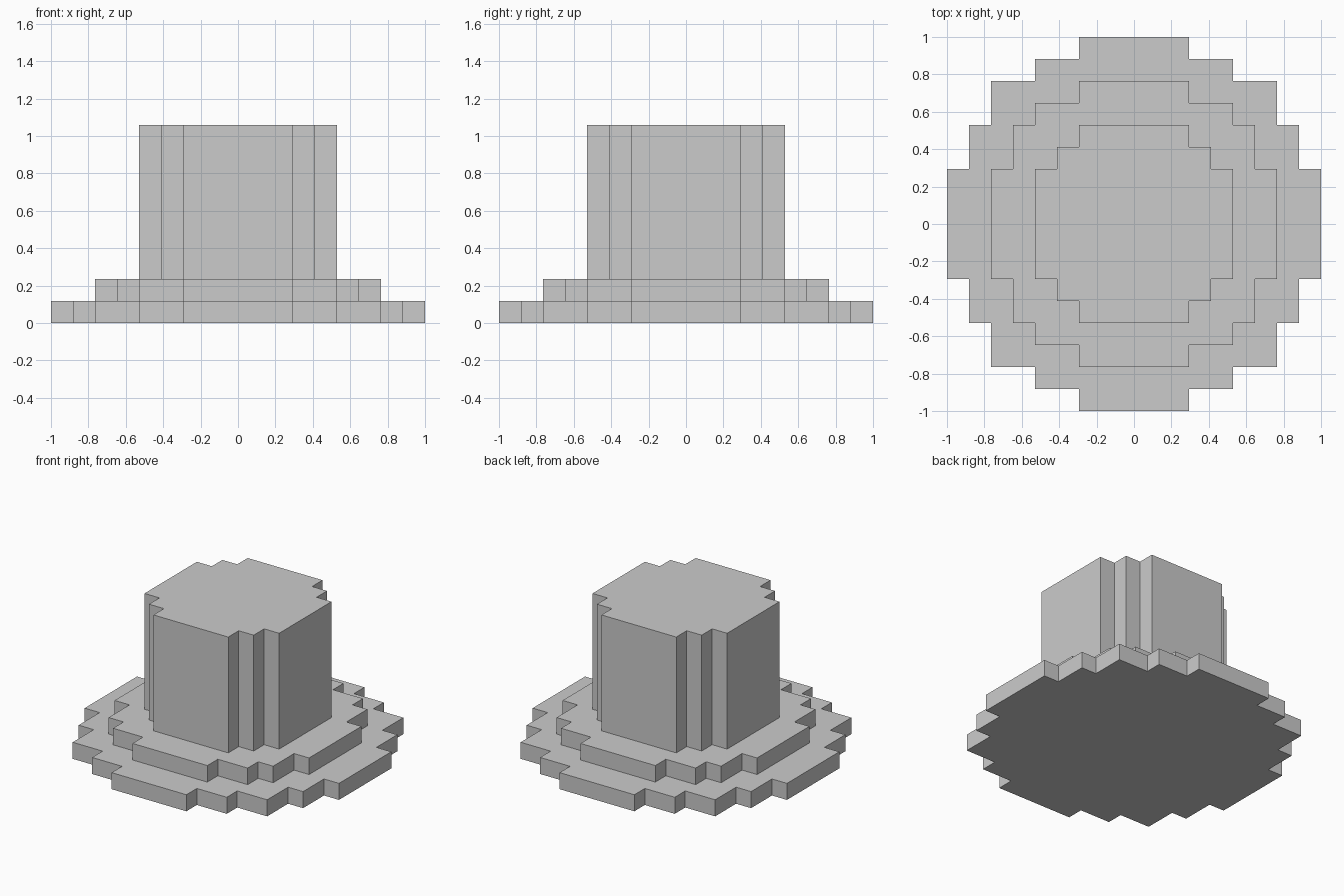
import bpy
import bmesh

if "Cube" in bpy.data.objects:
    bpy.data.objects.remove(bpy.data.objects["Cube"])

U = 2 / 17  # one block


def stepped_disc(name, steps, z0, z1):
    """Prism with a four-way symmetric stair-step outline.
    steps: (half width x, half depth y) of each step, widest first, in blocks."""
    quarter = []
    for i, (x, y) in enumerate(steps):
        quarter.append((x, y))
        if i + 1 < len(steps):
            quarter.append((steps[i + 1][0], y))
    # Turn the quarter outline around the centre
    outline = []
    for _ in range(4):
        outline += quarter
        quarter = [(-y, x) for x, y in quarter]

    bm = bmesh.new()
    base = bm.faces.new([bm.verts.new((x * U, y * U, z0 * U)) for x, y in outline])
    top = bmesh.ops.extrude_face_region(bm, geom=[base], use_keep_orig=True)["geom"]
    bmesh.ops.translate(bm, vec=(0, 0, (z1 - z0) * U),
                        verts=[v for v in top if isinstance(v, bmesh.types.BMVert)])
    bmesh.ops.recalc_face_normals(bm, faces=bm.faces)
    mesh = bpy.data.meshes.new(name)
    bm.to_mesh(mesh)
    bm.free()
    obj = bpy.data.objects.new(name, mesh)
    bpy.context.collection.objects.link(obj)
    return obj


# Wide bottom slab
stepped_disc("lower_base",
             [(8.5, 2.5), (7.5, 4.5), (6.5, 6.5), (4.5, 7.5), (2.5, 8.5)], 0, 1)
# Smaller slab above it
stepped_disc("upper_base",
             [(6.5, 2.5), (5.5, 4.5), (4.5, 5.5), (2.5, 6.5)], 1, 2)
# Tall central column
stepped_disc("column",
             [(4.5, 2.5), (3.5, 3.5), (2.5, 4.5)], 2, 9)
